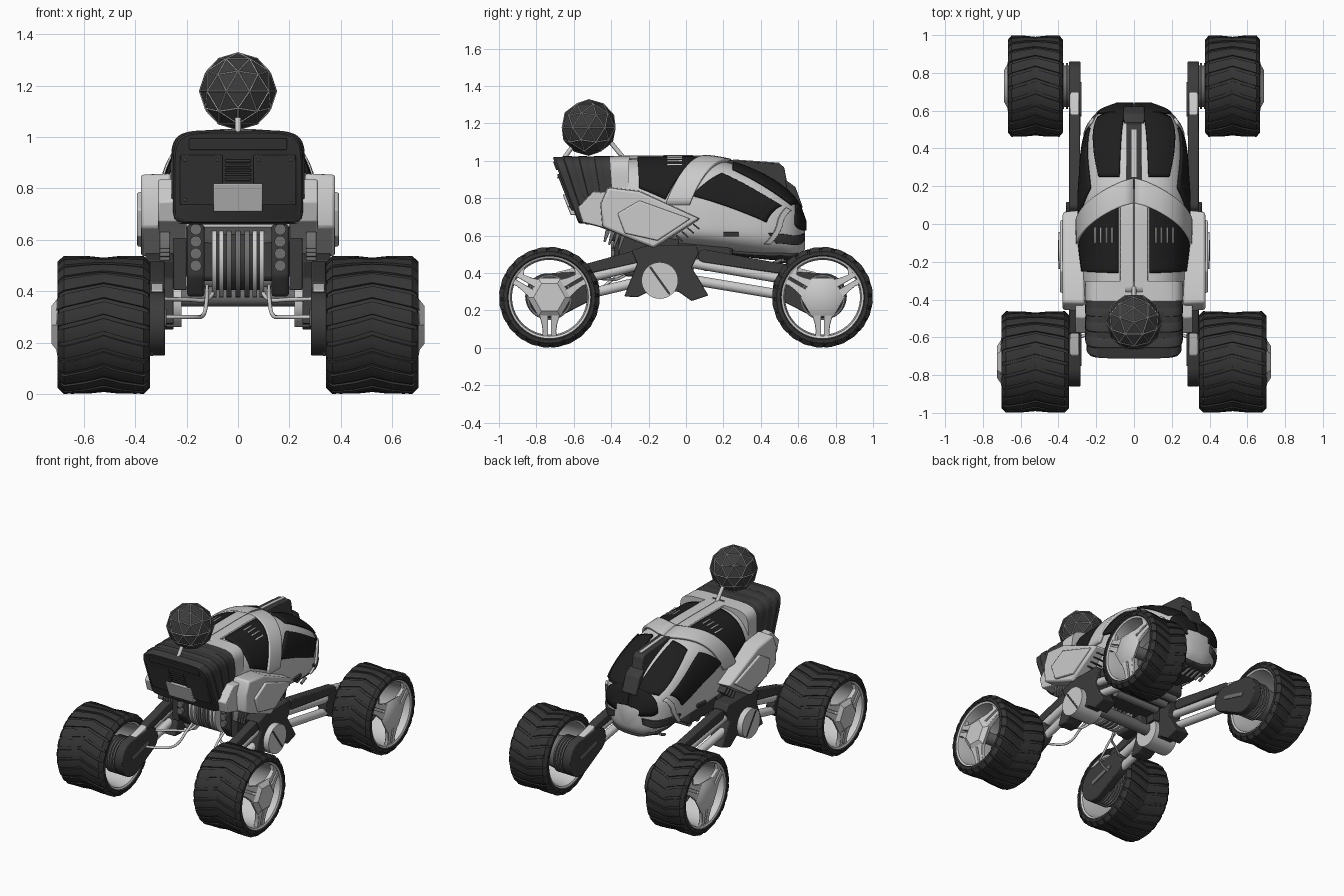
import bpy, bmesh
from math import sin, cos, pi, acos, atan2
from mathutils import Vector as V

if "Cube" in bpy.data.objects:
    bpy.data.objects.remove(bpy.data.objects["Cube"])

def mat(name, g):
    m = bpy.data.materials.new(name); m.diffuse_color = (g, g, g * 1.02, 1); return m
TYRE, GLASS, DARK, MID = mat("rubber", .035), mat("glass", .013), mat("dark_metal", .045), mat("mid_metal", .16)

def obj(name, verts, faces, m=None, mirror=False, bevel=0, thick=0, flat=False):
    bm = bmesh.new()
    vs = [bm.verts.new(v) for v in verts]
    for f in faces: bm.faces.new([vs[i] for i in f])
    bmesh.ops.remove_doubles(bm, verts=bm.verts, dist=1e-5)
    bmesh.ops.recalc_face_normals(bm, faces=bm.faces)
    me = bpy.data.meshes.new(name); bm.to_mesh(me); bm.free()
    if not flat:
        me.shade_smooth(); me.set_sharp_from_angle(angle=.6)
    if m: me.materials.append(m)
    o = bpy.data.objects.new(name, me); bpy.context.collection.objects.link(o)
    if thick:
        s = o.modifiers.new("thick", "SOLIDIFY"); s.thickness = thick; s.offset = 0
    if bevel:
        b = o.modifiers.new("bevel", "BEVEL"); b.width = bevel; b.segments = 2
    if mirror: o.modifiers.new("mirror", "MIRROR")
    return o

def rings(rs, cap=True, closed=False):
    """verts and faces of a skin through equal rings"""
    n, k = len(rs[0]), len(rs)
    f = [(a*n+i, a*n+(i+1) % n, (a+1) % k*n+(i+1) % n, (a+1) % k*n+i)
         for a in range(k if closed else k-1) for i in range(n)]
    if cap and not closed: f += [tuple(range(n)), tuple(range((k-1)*n, k*n))]
    return [p for r in rs for p in r], f

def prism(name, yz, x0, x1, m=None, mirror=True, bevel=.006, shrink=1.0):
    cy, cz = sum(p[0] for p in yz)/len(yz), sum(p[1] for p in yz)/len(yz)
    a = [(x0, y, z) for y, z in yz]
    b = [(x1, cy+(y-cy)*shrink, cz+(z-cz)*shrink) for y, z in yz]
    return obj(name, *rings([a, b]), m, mirror, bevel)

def box(name, c, s, m=None, mirror=True, bevel=.005):
    y, z, h, d = c[1], c[2], s[1]/2, s[2]/2
    return prism(name, [(y-h, z-d), (y+h, z-d), (y+h, z+d), (y-h, z+d)], c[0]-s[0]/2, c[0]+s[0]/2, m, mirror, bevel)

def stadium(a, ra, b, rb, n=12):
    t = atan2(b[1]-a[1], b[0]-a[0])
    return [(c[0]+r*cos(t+s+pi*i/n), c[1]+r*sin(t+s+pi*i/n)) for c, r, s in ((a, ra, pi/2), (b, rb, -pi/2)) for i in range(n+1)]

def rod(name, p, q, r, m=None, mirror=True, seg=20):
    p, q = V(p), V(q); d = (q-p).normalized()
    u = d.orthogonal().normalized(); w = d.cross(u)
    return obj(name, *rings([[c+(u*cos(2*pi*i/seg)+w*sin(2*pi*i/seg))*r for i in range(seg)] for c in (p, q)]), m, mirror)

def lathe(name, prof, cx, cy, cz, m=None, seg=48, sx=1, mirror=True, closed=True):
    rs = [[(cx+x*sx, cy+r*cos(2*pi*i/seg), cz+r*sin(2*pi*i/seg)) for i in range(seg)] for x, r in prof]
    return obj(name, *rings(rs, closed=closed), m, mirror)

# ---- wheels, front pair is a narrower copy ----
def wheel(tag, yc, s):
    X, Z = .522, .27
    lathe(tag+"_tyre", [(-.178, .225), (-.174, .247), (-.15, .26), (-.07, .258), (0, .252), (.07, .258), (.15, .26), (.174, .247), (.178, .225), (.165, .214), (-.165, .214)], X, yc, Z, TYRE, 64, s)
    lathe(tag+"_rim", [(-.172, .222), (-.165, .208), (-.1, .2), (.1, .2), (.165, .208), (.172, .222), (.1, .217), (-.1, .217)], X, yc, Z, None, 64, s)
    vs, fs = [], []
    for k in range(24):
        for sd in (1, -1):
            rs = []
            for x, r, sh in ((0, .26, 0), (.07, .267, .08), (.155, .269, .16), (.179, .245, .18)):
                a, w = 2*pi*k/24+sh, .115
                rs.append([(X+sd*x*s, yc+q*cos(b), Z+q*sin(b)) for q, b in
                           ((r-.001, a-w*.85), (r+.001, a), (r-.001, a+w*.85), (.236, a+w), (.236, a-w))])
            v, f = rings(rs); fs += [tuple(i+len(vs) for i in g) for g in f]; vs += v
    obj(tag+"_tread", vs, fs, TYRE, True)
    # hub plate and three split spokes, the upper two flared at the rim
    lathe(tag+"_hub", [(.15, 0), (.15, .1), (.18, .118), (.203, .085), (.203, 0)], X, yc, Z, None, 6, s, closed=False)
    for k in range(3):
        a = -pi/2+k*2*pi/3
        for sd in (1, -1):
            fl = .09 if (k, sd) in ((1, 1), (2, -1)) else .04
            pl = [(.06, .065), (.14, .042), (.18, .036), (.215-fl*.15, fl), (.214, .007), (.06, .007)]
            rs = [[(X+(.203-.19*r+o)*s, yc+r*cos(a)-sd*t*sin(a), Z+r*sin(a)+sd*t*cos(a)) for r, t in pl] for o in (0, -.03)]
            obj(tag+"_spoke", *rings(rs), None, True, .003)
    # ribbed hub motor and axle
    ribs = [(.33, 0)]
    for i in range(5): ribs += [(.33+.02*i, .122), (.34+.02*i, .122), (.34+.02*i, .11), (.35+.02*i, .11)]
    lathe(tag+"_motor", ribs+[(.5, .1), (.52, .07), (.52, 0)], 0, yc, Z, MID, 36, closed=False)
    rod(tag+"_axle", (.5, yc, Z), (.522+.17*s, yc, Z), .04, MID)
wheel("rear_wheel", -.73, 1)
wheel("front_wheel", .73, .815)

# ---- suspension arms ----
for tag, s, o in (("rear", -1, -.22), ("front", 1, 0)):
    prism(tag+"_arm_end", stadium((s*.735, .275), .125, (s*.55, .325), .085), .283, .345, DARK)
    prism(tag+"_arm_slot", stadium((s*.74, .275), .012, (s*.58, .32), .012, 5), .278, .3, MID, bevel=0)
    prism(tag+"_arm_cover", stadium((s*.68, .385), .022, (s*.47, .435), .022), .29, .338)
    prism(tag+"_arm_beam", stadium((s*.56, .415), .026, (s*.1+o*.7, .49), .035), .285, .342, DARK)
    rod(tag+"_upper_rod", (.318, s*.6, .355), (.318, .02+o, .455), .027)
    rod(tag+"_lower_rod", (.318, s*.62, .265), (.318, .02+o, .365), .027)
prism("pivot_bracket", [(-.33, .275), (-.26, .45), (-.29, .52), (-.2, .55), (.05, .55), (.07, .51), (.03, .43), (.12, .28), (.03, .25),
                        (-.04, .3), (-.2, .3), (-.26, .27)], .25, .36, DARK)
rod("pivot_drum", (.22, -.14, .36), (.4, -.14, .36), .098, None, True, 40)
prism("pivot_slot", stadium((-.19, .43), .006, (-.09, .29), .006, 3), .395, .402, DARK, bevel=0)

# ---- cabin hull: a skin of rounded sections y, bottom, top, half width ----
KEYS = [(-.38, .65, 1.01, .278), (-.2, .57, 1.012, .285), (.1, .53, 1.01, .292), (.25, .51, .985, .28), (.4, .49, .925, .266),
        (.52, .48, .85, .235), (.6, .475, .765, .17), (.637, .53, .67, .08)]
N, ZC = 2.9, .66
def sec(y):
    y = min(max(y, KEYS[0][0]), KEYS[-1][0])
    i = max(j for j in range(len(KEYS)-1) if KEYS[j][0] <= y)
    sl = lambda j, c: (KEYS[min(j+1, 7)][c]-KEYS[max(j-1, 0)][c])/(KEYS[min(j+1, 7)][0]-KEYS[max(j-1, 0)][0])
    h = KEYS[i+1][0]-KEYS[i][0]; u = (y-KEYS[i][0])/h
    return [KEYS[i][c]*(1+2*u)*(1-u)**2+sl(i, c)*h*u*(1-u)**2+KEYS[i+1][c]*u*u*(3-2*u)+sl(i+1, c)*h*u*u*(u-1) for c in (1, 2, 3)]
def surf(y, t, off=0):
    b, top, w = sec(y); c, s = cos(t), sin(t)
    x = w*abs(s)**(2/N)*(1 if s >= 0 else -1)
    z = (top-ZC)*c**(2/N) if c >= 0 else -(ZC-b)*(-c)**(2/N)
    d = V((x, 0, z)); d += d.normalized()*off
    return V((d.x, y, ZC+d.z))
def tz(y, z):
    b, top, w = sec(y)
    return acos(min(1, (z-ZC)/(top-ZC))**(N/2)) if z >= ZC else pi-acos(min(1, (ZC-z)/(ZC-b))**(N/2))
def tx(y, x): return acos((1-min(1, x/sec(y)[2])**N)**.5)
obj("cabin_hull", *rings([[surf(-.38+1.017*i/48, 2*pi*k/64) for k in range(64)] for i in range(49)]))

def panel(name, q, m, off=.008, n=16, thick=.014):
    """raised skin panel between four (y, angle) corners"""
    vs = []
    for i in range(n+1):
        for j in range(n+1):
            u, w = i/n, j/n
            y, t = [(a*(1-u)+b*u)*(1-w)+(d*(1-u)+c*u)*w for a, b, c, d in zip(*q)]
            vs.append(surf(y, t, off))
    fs = [(i*(n+1)+j, i*(n+1)+j+1, (i+1)*(n+1)+j+1, (i+1)*(n+1)+j) for i in range(n) for j in range(n)]
    return obj(name, vs, fs, m, True, thick=thick)
yz = lambda y, z: (y, tz(y, z))
yx = lambda y, x: (y, tx(y, x))
panel("canopy_glass", [yx(.25, .075), yx(.628, .025), yz(.565, .76), yz(.25, .95)], GLASS)
panel("nose_glass", [yx(.59, .002), yx(.637, .002), yz(.637, .63), yz(.585, .66)], GLASS)
panel("side_window", [yz(.19, .925), yz(.51, .755), yz(.43, .67), yz(.03, .81)], GLASS)
panel("roof_window", [yx(-.26, .08), yx(.1, .08), yz(-.11, .79), yz(-.25, .85)], GLASS)
panel("roll_band", [yx(.11, .002), yx(.24, .002), yz(.02, .76), yz(-.11, .76)], None, .012, thick=.02)
panel("spine_strip", [yx(-.36, .003), yx(.12, .003), yx(.12, .07), yx(-.36, .07)], None, .01)
panel("nose_stripe", [yz(.44, .615), yz(.63, .615), yz(.625, .575), yz(.48, .565)], DARK)
panel("sill_panel", [yz(.2, .62), yz(.28, .62), yz(.28, .6), yz(.2, .6)], DARK)
panel("belly_pan", [yz(-.1, .55), yz(.6, .51), (.6, pi), (-.1, pi)], DARK)
panel("canopy_pillar", [yz(.535, .745), yz(.56, .73), yz(.45, .56), yz(.42, .56)], None, .01)
for i in range(4):
    x = .115+.03*i
    box("roof_vent", (x, -.06, surf(-.06, tx(-.06, x)).z+.006), (.01, .085, .03))
for i in range(5): rod("nose_bar", (.02+.035*i, .57-.015*i, .47), (.02+.035*i, .46, .45), .009, MID)
# sensor fin over the canopy
prism("roof_fin", [(.18, 1.0), (.22, 1.005), (.5, .985), (.525, .965), (.545, .86), (.615, .74), (.56, .7), (.3, .85)], -.04, .04, DARK, False)
prism("fin_stripe", [(.25, 1.008), (.5, .99), (.5, .95), (.25, .98)], -.012, .012, None, False, 0)
prism("fin_nose", [(.53, .9), (.585, .86), (.625, .75), (.56, .74)], -.055, .055, DARK, False)

# ---- rear equipment box with a raked back and square lower corners ----
back = lambda z: -.58-.135*(z-.68)/.345
def boxring(f, k=1.0):
    r = []
    for i in range(48):
        a = 2*pi*i/48+pi/48; c, s = cos(a), sin(a); p = .36 if c > 0 else .16
        z = .843+.178*k*abs(c)**p*(1 if c >= 0 else -1)
        r.append((.252*k*abs(s)**p*(1 if s >= 0 else -1), back(z)*(1-f)-.34*f, z))
    return r
obj("rear_box", *rings([boxring(0, .97), boxring(.03), boxring(1, 1.03)]), DARK)
for f in (.14, .36, .58): obj("rear_box_rib", *rings([boxring(f, 1.0), boxring(f+.02, 1.025), boxring(f+.13, 1.025), boxring(f+.15, 1.01)]), DARK)
obj("rear_box_collar", *rings([boxring(.82, 1.03), boxring(1.1, 1.035)]))
def plate(name, x0, x1, z0, z1, th, m=None, mirror=True):
    c = ((x0, z0), (x1, z0), (x1, z1), (x0, z1))
    obj(name, *rings([[(x, back(z)+o, z) for x, z in c] for o in (.01, -th)]), m, mirror, .004)
plate("back_door", .06, .225, .735, .93, .012, DARK)
plate("back_top_panel", -.19, .19, .95, .995, .008, DARK, False)
plate("back_locker", -.095, .095, .71, .82, .025, None, False)
for i in range(5): plate("back_vent", -.05, .05, .83+.018*i, .841+.018*i, .012, DARK, False)
for x in (.08, .205):
    for z in (.755, .91): plate("door_bolt", x-.005, x+.005, z-.005, z+.005, .018, MID)

# ---- side pods ----
prism("side_pod_base", [(-.585, .75), (-.5, .84), (-.25, .83), (.075, .69), (-.17, .53), (-.31, .585), (-.46, .645), (-.56, .67)], .2, .31, None, shrink=.96)
prism("side_pod", [(-.46, .77), (-.42, .86), (-.25, .84), (.08, .69), (-.17, .53), (-.31, .585), (-.45, .645)], .26, .378, None, bevel=.012, shrink=.97)
prism("side_pod_plate", [(-.37, .72), (-.25, .79), (.03, .69), (-.15, .57), (-.33, .61)], .36, .392, None, shrink=.96)
for i in range(4):
    prism("pod_claw", stadium((-.33-.03*i, .62), .012, (-.36-.025*i, .525+.015*i), .006, 4), .265, .305, MID)
    prism("pod_slot", stadium((-.05+.03*i, .6+.02*i), .004, (-.02+.03*i, .57+.022*i), .004, 3), .28, .345, DARK, bevel=0)

# ---- chassis, cable spool and exhausts ----
box("chassis", (0, .0, .53), (.4, .5, .18), DARK, False, .02)
box("chassis_side", (.225, -.2, .54), (.05, .32, .27), DARK)
rod("cross_shaft", (-.3, -.14, .38), (.3, -.14, .38), .04, MID, False)
rod("spool_core", (-.1, -.25, .525), (.1, -.25, .525), .12, DARK, False, 40)
for x in (.0, .035, .065, .092):
    rod("spool_disc", (x-.009, -.25, .525), (x+.009, -.25, .525), .148, None if x > .05 else MID, True, 40)
prism("exhaust_block", [(-.39, .66), (-.38, .46), (-.32, .38), (-.1, .38), (-.1, .66)], .13, .198, DARK, bevel=.012)
for i in range(4): rod("exhaust_nozzle", (.164, -.34, .5+.047*i), (.164, -.402, .5+.047*i), .022, MID)
for i in range(3): rod("belly_hoop", (-.17, .02+.09*i, .44), (.17, .02+.09*i, .44), .03, MID, False)
def pipe(name, pts, r):
    c = bpy.data.curves.new(name, "CURVE"); c.dimensions = "3D"; c.bevel_depth = r; c.bevel_resolution = 2
    s = c.splines.new("NURBS"); s.points.add(len(pts)-1); s.use_endpoint_u = True; s.order_u = 3
    for p, q in zip(s.points, pts): p.co = (*q, 1)
    bpy.context.collection.objects.link(bpy.data.objects.new(name, c))
for s in (1, -1):
    pipe("brake_cable", [(s*.29, -.6, .3), (s*.17, -.56, .3), (s*.13, -.47, .3), (s*.12, -.38, .38), (s*.12, -.28, .42)], .008)
    pipe("drum_cable", [(s*.3, -.5, .37), (s*.2, -.42, .37), (s*.1, -.36, .36), (s*.09, -.28, .42)], .008)

# ---- faceted radome on struts ----
for wire in (0, 1):
    bpy.ops.mesh.primitive_ico_sphere_add(subdivisions=2, radius=.149, location=(0, -.52, 1.178), rotation=(0, 0, pi/10))
    o = bpy.context.object; o.name = ("radome", "radome_frame")[wire]
    if wire:
        w = o.modifiers.new("wire", "WIREFRAME"); w.thickness = .006
    else: o.data.materials.append(DARK)
rod("radome_strut_back", (0, -.655, 1.01), (0, -.59, 1.1), .012, None, False)
rod("radome_strut_front", (0, -.33, 1.01), (0, -.42, 1.12), .012, None, False)

for m in bpy.data.materials:
    if m.users and not m.is_grease_pencil:
        m.use_nodes = True
        m.node_tree.nodes["Principled BSDF"].inputs["Base Color"].default_value = m.diffuse_color
